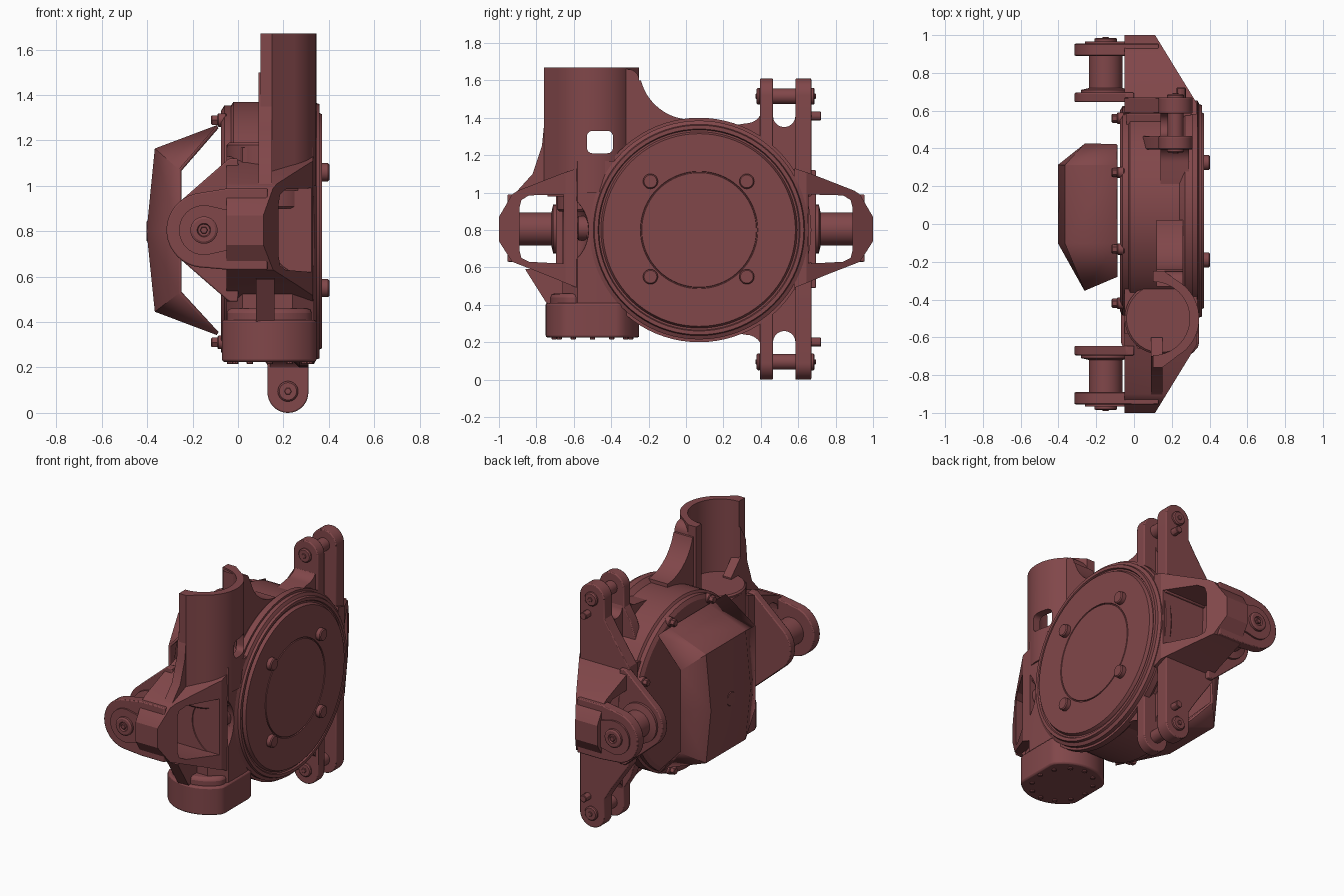
import bpy, bmesh
from math import cos, sin, pi, radians
from mathutils import Vector
from mathutils.geometry import convex_hull_2d

if "Cube" in bpy.data.objects:
    bpy.data.objects.remove(bpy.data.objects["Cube"])

mat = bpy.data.materials.new("maroon_paint")
mat.diffuse_color = (0.22, 0.063, 0.068, 1)
mat.use_nodes = True
mat.node_tree.nodes["Principled BSDF"].inputs["Base Color"].default_value = mat.diffuse_color


def pos(axis, a, b, h):
    return {'x': (h, a, b), 'y': (a, h, b), 'z': (a, b, h)}[axis]


def finish(name, bm):
    bmesh.ops.recalc_face_normals(bm, faces=bm.faces)
    me = bpy.data.meshes.new(name)
    bm.to_mesh(me)
    bm.free()
    me.materials.append(mat)
    ob = bpy.data.objects.new(name, me)
    bpy.context.collection.objects.link(ob)
    return ob


def prism(name, axis, pts, h0, h1, plane=None, bevel=0):
    """Extrude a 2D profile along an axis, optionally sliced by a plane (point, normal)."""
    bm = bmesh.new()
    lo = [bm.verts.new(pos(axis, a, b, h0)) for a, b in pts]
    hi = [bm.verts.new(pos(axis, a, b, h1)) for a, b in pts]
    bm.faces.new(lo)
    bm.faces.new(hi)
    n = len(pts)
    for i in range(n):
        j = (i + 1) % n
        bm.faces.new((lo[i], lo[j], hi[j], hi[i]))
    if plane:
        res = bmesh.ops.bisect_plane(bm, geom=bm.verts[:] + bm.edges[:] + bm.faces[:],
                                     plane_co=plane[0], plane_no=plane[1], clear_outer=True)
        cutedges = [e for e in res['geom_cut'] if isinstance(e, bmesh.types.BMEdge)]
        bmesh.ops.edgeloop_fill(bm, edges=cutedges)
    ob = finish(name, bm)
    if bevel:
        m = ob.modifiers.new("bevel", 'BEVEL')
        m.width, m.segments, m.limit_method = bevel, 2, 'ANGLE'
        m.angle_limit = radians(40)
    return ob


def lathe(name, axis, c, prof, n=32):
    """Stack of rings (radius, height) about an axis through c, capped at both ends."""
    bm = bmesh.new()
    rings = [[bm.verts.new(pos(axis, c[0] + r * cos(2 * pi * i / n), c[1] + r * sin(2 * pi * i / n), h))
              for i in range(n)] for r, h in prof]
    for p, q in zip(rings, rings[1:]):
        for i in range(n):
            j = (i + 1) % n
            bm.faces.new((p[i], p[j], q[j], q[i]))
    bm.faces.new(rings[0])
    bm.faces.new(rings[-1])
    return finish(name, bm)


def cyl(name, axis, c, r, h0, h1, n=32):
    b = min(0.15 * r, 0.01) * (1 if h1 > h0 else -1)
    k = abs(b)
    return lathe(name, axis, c, [(r - k, h0), (r, h0 + b), (r, h1 - b), (r - k, h1)], n)


def arc(cx, cy, r, a0, a1, n=16):
    return [(cx + r * cos(radians(a0 + (a1 - a0) * i / n)), cy + r * sin(radians(a0 + (a1 - a0) * i / n)))
            for i in range(n + 1)]


def hull(pts):
    return [pts[i] for i in convex_hull_2d(pts)]


def cut(ob, cutter):
    m = ob.modifiers.new("cut", 'BOOLEAN')
    m.operation, m.solver, m.object = 'DIFFERENCE', 'EXACT', cutter
    dg = bpy.context.evaluated_depsgraph_get()
    me = bpy.data.meshes.new_from_object(ob.evaluated_get(dg))
    ob.modifiers.clear()
    ob.data = me
    bpy.data.objects.remove(cutter)


C = (0.07, 0.80)   # drum axis (y, z)

# Drum housing and stepped front plate
lathe("drum_housing", 'x', C, [(0.53, -0.075), (0.555, -0.06), (0.555, -0.03), (0.57, -0.02),
                               (0.57, 0.24), (0.60, 0.27), (0.60, 0.31)], 80)
lathe("drum_front_plate", 'x', C, [(0.585, 0.29), (0.585, 0.335), (0.565, 0.345), (0.56, 0.36), (0.54, 0.36),
                                   (0.535, 0.35), (0.525, 0.35), (0.515, 0.37), (0.314, 0.37), (0.312, 0.364),
                                   (0.308, 0.364), (0.306, 0.37)], 80)
for y in (-0.19, 0.325):
    for z in (0.55, 1.06):
        cyl("front_plate_bolt", 'x', (y, z), 0.04, 0.36, 0.402, 24)
for k in range(8):
    a = pi / 8 + k * pi / 4
    c = (C[0] + 0.53 * cos(a), C[1] + 0.53 * sin(a))
    cyl("rear_bolt", 'x', c, 0.03, -0.05, -0.09, 16)
    cyl("rear_bolt_head", 'x', c, 0.024, -0.08, -0.118, 6)

# Faceted rear shield, a bent sheet
rows = [(0.35, -0.09, 0.35, -0.09), (0.45, -0.36, 0.53, -0.255), (0.80, -0.395, 0.80, -0.255),
        (1.16, -0.36, 1.07, -0.255), (1.26, -0.09, 1.26, -0.09)]
bm = bmesh.new()
grid = []
for i, (zc, xc, zs, xs) in enumerate(rows):
    y0 = -0.28 if i in (0, 4) else -0.35
    grid.append([bm.verts.new(p) for p in ((xs, y0, zs), (xc, -0.1, zc), (xc, 0.31, zc), (xs, 0.42, zs))])
for p, q in zip(grid, grid[1:]):
    for i in range(3):
        bm.faces.new((p[i], p[i + 1], q[i + 1], q[i]))
shield = finish("rear_shield", bm)
m = shield.modifiers.new("thickness", 'SOLIDIFY')
m.thickness, m.offset = 0.016, 0
cyl("shield_latch", 'x', (0.1, 0.8), 0.05, -0.37, -0.402, 16)

# Strut body beside the drum, with a dished pocket
body = prism("strut_body", 'z', [(-0.05, -0.3), (-0.05, -0.52), (0.02, -0.66), (0.24, -0.66), (0.335, -0.58),
                                 (0.335, -0.4), (0.31, -0.2), (-0.05, -0.2)], 0.4, 1.17)
bm = bmesh.new()
bmesh.ops.create_uvsphere(bm, u_segments=32, v_segments=20, radius=0.22)
bmesh.ops.translate(bm, vec=(0.33, -0.74, 0.80), verts=bm.verts)
cut(body, finish("dish_cutter", bm))
cyl("strut_floor", 'z', (0.14, -0.5), 0.19, 0.9, 1.19, 40)
lathe("dish_bolt_base", 'y', (0.25, 0.81), [(0.065, -0.5), (0.065, -0.575), (0.045, -0.585), (0.045, -0.61)], 20)
cyl("dish_bolt", 'y', (0.25, 0.81), 0.03, -0.58, -0.64, 6)

# Half-round strut guard with window
guard = prism("strut_guard", 'z', [(0.1, -0.76), (0.15, -0.76)] + arc(0.115, -0.5, 0.23, -60, 60, 20)
              + [(0.16, -0.25), (0.1, -0.25)] + arc(0.1, -0.5, 0.195, 90, -90, 20), 1.0, 1.67)
cut(guard, prism("window_cutter", 'x', hull(arc(-0.50, 1.24, 0.03, 180, 270, 4) + arc(-0.42, 1.24, 0.03, 270, 360, 4)
                 + arc(-0.42, 1.30, 0.03, 0, 90, 4) + arc(-0.50, 1.30, 0.03, 90, 180, 4)), 0.05, 0.5))

# Curved webs joining guard, drum and ear
prism("guard_web", 'x', [(-0.33, 1.0), (-0.33, 1.66)] + arc(-0.31, 1.60, 0.06, 80, 0, 6)
      + arc(0.03, 1.67, 0.28, 195, 268, 14) + [(0.03, 1.0)], 0.12, 0.26)
prism("upper_gusset", 'x', [(-0.7, 1.5), (-0.755, 1.4), (-0.77, 1.25), (-0.82, 1.1), (-0.91, 1.0), (-0.6, 1.0),
                            (-0.6, 1.2), (-0.7, 1.3)], 0.09, 0.15)
prism("lower_gusset", 'x', [(-0.5, 0.38), (-0.74, 0.40), (-0.86, 0.59), (-0.5, 0.62)], 0.08, 0.16)
prism("guard_shoulder", 'z', [(0.08, -0.72), (0.16, -0.74), (0.33, -0.6), (0.335, -0.4), (0.08, -0.4)], 0.98, 1.06)

# Bottom cup and its cap bolts
ring = [(min(max(x, -0.07), 0.345), y) for x, y in arc(0.14, -0.5, 0.25, 0, 360, 48)[:-1]]
ring = hull(list(dict.fromkeys(ring)))
prism("bottom_cup", 'z', ring, 0.225, 0.41, bevel=0.01)
inset = [(0.14 + (x - 0.14) * 0.9, -0.5 + (y + 0.5) * 0.9) for x, y in ring]
prism("cup_neck", 'z', inset, 0.39, 0.46, bevel=0.02)
for k in range(12):
    a = k * pi / 6
    cyl("cap_bolt", 'z', (0.14 + 0.175 * cos(a), -0.5 + 0.205 * sin(a)), 0.014, 0.23, 0.215, 8)

# Side ears, one on each side
PIN = (-0.15, 0.805)
for s in (-1, 1):
    outline = [(s * y, z) for y, z in ((0.58, 1.13), (0.67, 1.10), (0.90, 1.01), (0.93, 0.99), (1, 0.87),
                                       (1, 0.74), (0.93, 0.63), (0.75, 0.56), (0.58, 0.49))]
    ear = prism("ear_frame", 'x', outline, -0.05, 0.33,
                (Vector((0.13, s * 0.97, 0.8)), Vector((0.31, s * 0.19, 0))))
    cut(ear, prism("ear_cutter", 'x', [(s * y, z) for y, z in (
        (0.655, 0.99), (0.84, 0.985), (0.88, 0.96), (0.89, 0.92), (0.89, 0.69), (0.88, 0.65),
        (0.84, 0.63), (0.655, 0.62))], -0.2, 0.5))
    lug = arc(*PIN, 0.165, 0, 360, 48)
    prism("outer_lug", 'y', hull(lug + [(-0.04, 0.99), (0.13, 0.99), (0.13, 0.63), (-0.04, 0.63)]),
          s * 0.89, s * 0.955, bevel=0.006)
    prism("inner_lug", 'y', hull(lug + [(-0.04, 1.12), (-0.04, 0.49), (0.0, 1.12), (0.0, 0.49)]),
          s * 0.645, s * 0.695, bevel=0.006)
    prism("lug_boss", 'y', hull(arc(*PIN, 0.11, 0, 360, 40) + arc(0.05, 0.805, 0.065, 0, 360, 24)),
          s * 0.95, s * 0.966)
    lathe("bushing", 'y', PIN, [(0.13, s * 0.69), (0.13, s * 0.71), (0.088, s * 0.72), (0.088, s * 0.90)], 40)
    lathe("pin_head", 'y', PIN, [(0.06, s * 0.95), (0.06, s * 0.98), (0.05, s * 0.986), (0.03, s * 0.986),
                                 (0.026, s * 0.975)], 32)
    cyl("pin_bolt", 'y', PIN, 0.017, s * 0.97, s * 0.99, 6)
    cyl("lock_bolt", 'y', (0.05, 0.805), 0.04, s * 0.95, s * 0.98, 6)

# Twin vertical lug plates beside the drum, mirrored about mid height
def flip(pts, s):
    return [(a, C[1] + 0.005 + s * (b - C[1] - 0.005)) for a, b in pts]


for s in (1, -1):
    for y0, y1, foot in ((0.395, 0.465, 0.02), (0.585, 0.67, -0.05)):
        side = arc(0.22, 1.52, 0.09, 0, 180, 20) + [(0.13, 1.40), (0.08, 1.32), (foot, 1.13), (foot, 0.98),
                                                    (0.31, 0.98)]
        prism("lug_plate", 'y', flip(side, s), y0, y1, bevel=0.006)
    # Recessed web with a U-shaped notch
    web = [(0.46, 1.0), (0.46, 1.42)] + arc(0.525, 1.41, 0.06, 180, 360, 10) + [(0.59, 1.42), (0.59, 1.0)]
    prism("lug_web", 'x', flip(web, s), 0.14, 0.22)
    prism("lug_fillet", 'x', flip([(0.2, 1.35)] + arc(0.32, 1.46, 0.09, 270, 345, 8) + [(0.41, 1.2)], s),
          0.14, 0.29)
    zp = flip([(0, 1.515)], s)[0][1]
    cyl("lug_pin", 'y', (0.22, zp), 0.042, 0.40, 0.66)
    for y0, y1 in ((0.40, 0.378), (0.66, 0.688)):
        cyl("lug_pin_cap", 'y', (0.22, zp), 0.045, y0, y1)
        cyl("lug_pin_bolt", 'y', (0.22, zp), 0.016, y0, y1 + (0.006 if y1 > y0 else -0.006), 6)
    cyl("stop_bolt", 'y', (0.25, flip([(0, 1.41)], s)[0][1]), 0.024, 0.66, 0.722, 12)

# Housing side wall closing the space between drum and ear
prism("side_wall", 'x', [(0.45, 0.5), (0.655, 0.47), (0.655, 1.14), (0.45, 1.1)], -0.04, 0.30)

# Smooth shading with crisp edges
bpy.ops.object.select_all(action='DESELECT')
for ob in bpy.context.scene.objects:
    ob.select_set(True)
    bpy.context.view_layer.objects.active = ob
bpy.ops.object.shade_smooth_by_angle(angle=radians(30))
